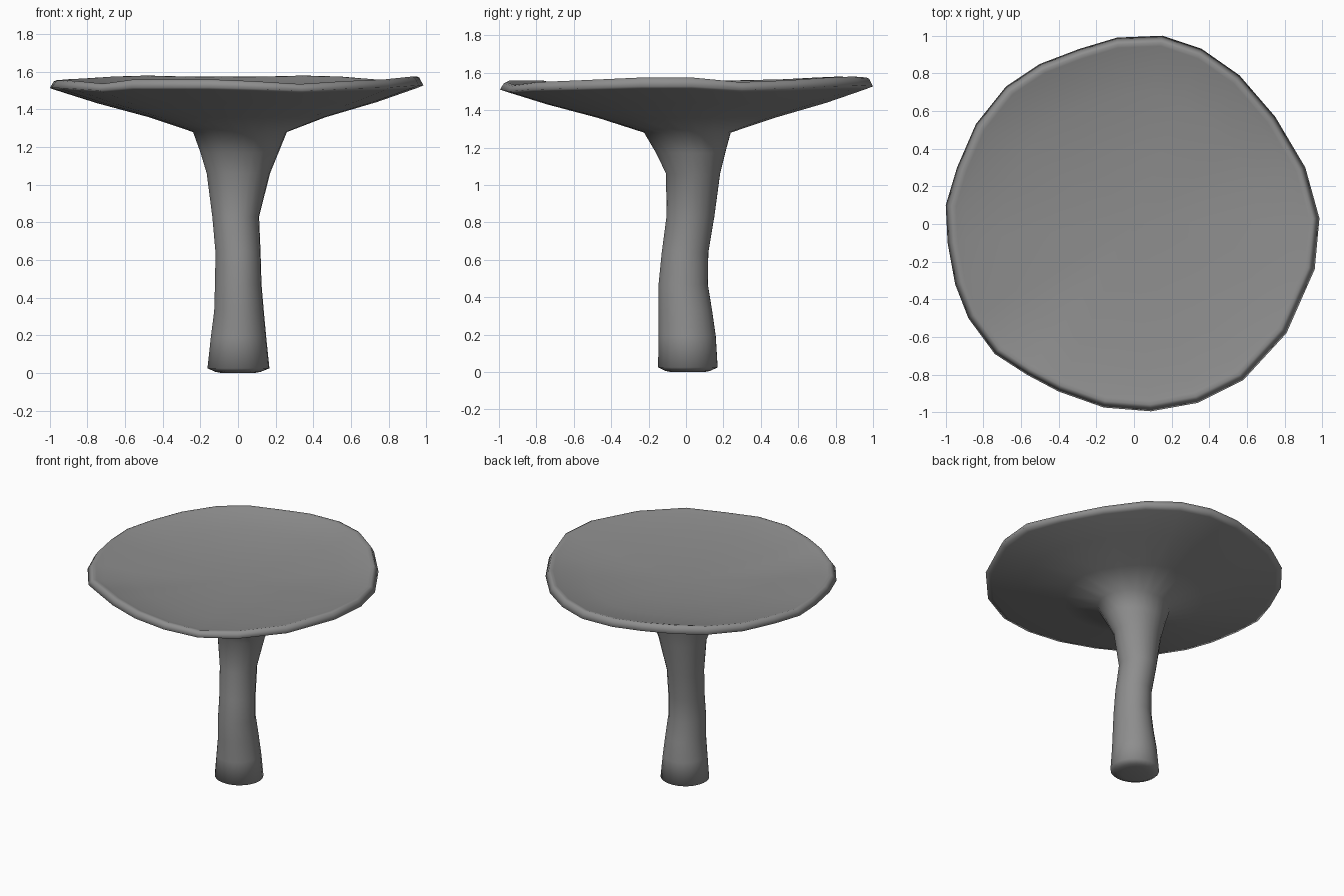
import bpy, bmesh, math

# Cap outline: x, y, height of the upper lip
RIM = [(.15, 1, 1.575), (.36, .93, 1.58), (.56, .79, 1.575), (.75, .57, 1.56), (.91, .3, 1.55),
       (.985, .03, 1.575), (.96, -.24, 1.575), (.81, -.58, 1.56), (.58, -.83, 1.55), (.34, -.95, 1.535),
       (.09, -.995, 1.55), (-.16, -.975, 1.56), (-.4, -.89, 1.56), (-.57, -.8, 1.56), (-.74, -.69, 1.537),
       (-.88, -.5, 1.55), (-.95, -.32, 1.555), (-.99, -.1, 1.555), (-1, .1, 1.555), (-.94, .3, 1.56),
       (-.84, .53, 1.565), (-.68, .73, 1.575), (-.5, .85, 1.58), (-.29, .93, 1.575), (-.09, .99, 1.575)]

# Stem sections: z, x min, x max, y min, y max
STEM = [(0, -.09, .09, -.08, .10), (.006, -.12, .12, -.11, .13), (.025, -.163, .167, -.15, .17),
        (.19, -.145, .15, -.147, .16), (.33, -.127, .137, -.147, .14), (.47, -.123, .125, -.147, .117),
        (.64, -.12, .12, -.13, .12), (.83, -.137, .112, -.105, .152), (1.06, -.167, .17, -.107, .183),
        (1.17, -.2, .215, -.16, .21), (1.28, -.24, .26, -.225, .24)]

bm = bmesh.new()


def add_ring(points, below):
    ring = [bm.verts.new(p) for p in points]
    if below:
        n = len(ring)
        for i in range(n):
            j = (i + 1) % n
            bm.faces.new((below[i], below[j], ring[j], ring[i]))
    return ring


def scaled_rim(s, base, wave):
    return [(x * s, y * s, base + (z - 1.56) * wave) for x, y, z in RIM]


# Wavy stem, widening upwards
ring = None
for z, x0, x1, y0, y1 in STEM:
    pts = []
    for x, y, _ in RIM:
        a = math.atan2(y, x)
        pts.append(((x0 + x1) / 2 + (x1 - x0) / 2 * math.cos(a),
                    (y0 + y1) / 2 + (y1 - y0) / 2 * math.sin(a), z))
    first = ring is None
    ring = add_ring(pts, ring)
    if first:
        bm.faces.new(ring)

# Underside, thin wavy lip and dished top: scale, height, share of the waviness
CAP = [(.47, 1.358, 0), (.75, 1.435, .3), (.96, 1.503, .6), (1, 1.517, .7), (.978, 1.554, 1), (.965, 1.56, 1),
       (.945, 1.555, 1), (.9, 1.543, .8), (.7, 1.513, .4), (.4, 1.485, .1)]
for s, base, wave in CAP:
    ring = add_ring(scaled_rim(s, base, wave), ring)
centre = bm.verts.new((0, 0, 1.475))
for i in range(len(ring)):
    bm.faces.new((ring[i], ring[(i + 1) % len(ring)], centre))

bmesh.ops.recalc_face_normals(bm, faces=bm.faces)
mesh = bpy.data.meshes.new("mushroom")
bm.to_mesh(mesh)
bm.free()
mesh.shade_smooth()

# Dark grey surface
grey = bpy.data.materials.new("dark_grey")
grey.diffuse_color = (.27, .27, .27, 1)
mesh.materials.append(grey)

mushroom = bpy.data.objects.new("mushroom", mesh)
bpy.context.collection.objects.link(mushroom)
